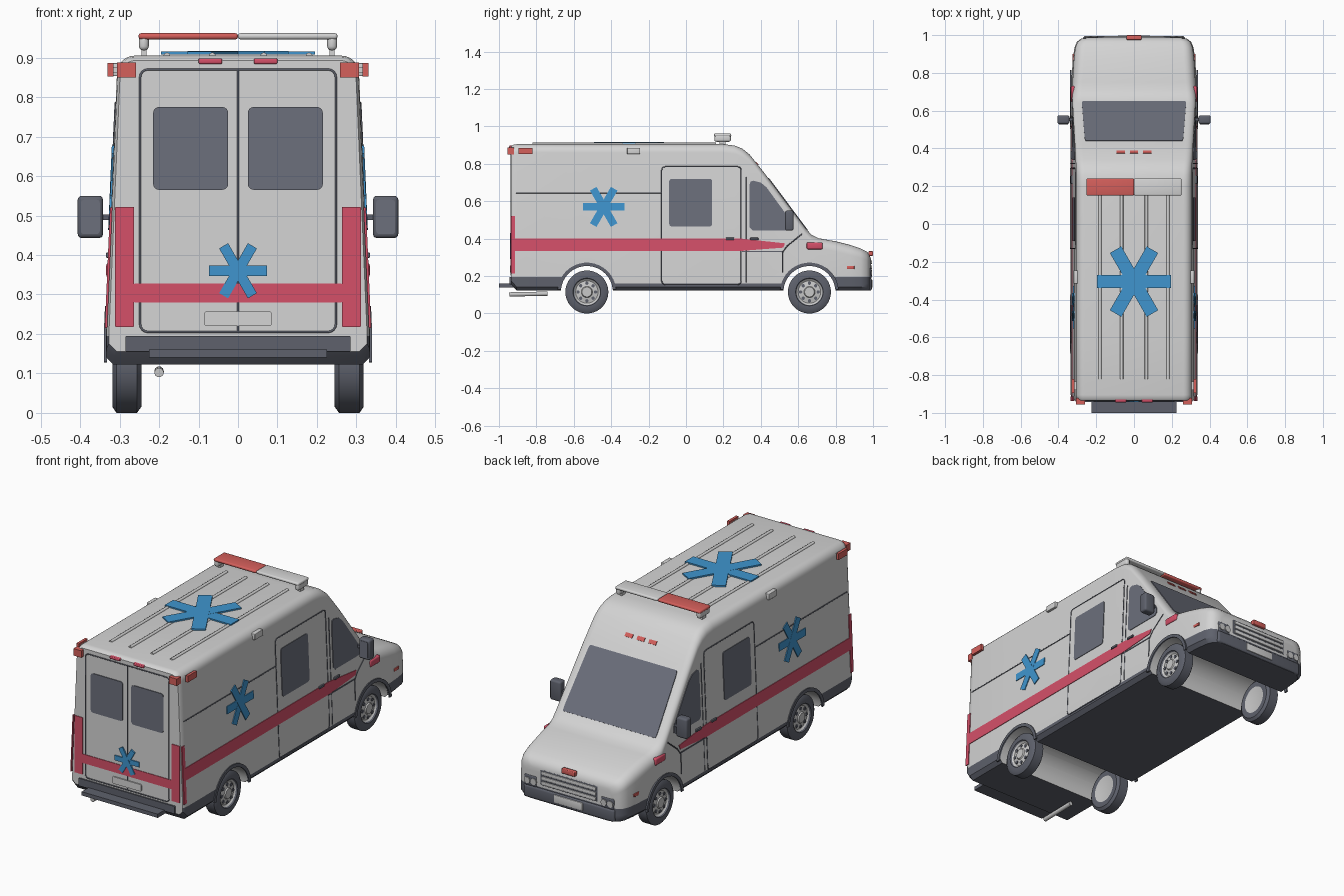
import bpy, bmesh
from math import sin, cos, pi, radians
from mathutils import Vector, Matrix

if "Cube" in bpy.data.objects:
    bpy.data.objects.remove(bpy.data.objects["Cube"])

def material(name, *rgb):
    m = bpy.data.materials.new(name)
    m.use_nodes = True
    m.diffuse_color = (*rgb, 1)
    m.node_tree.nodes["Principled BSDF"].inputs["Base Color"].default_value = (*rgb, 1)
    return m

WHITE = material("body_white", .66, .66, .66)
STRIPE = material("stripe_red", .66, .08, .14)
LAMP = material("lamp_red", .66, .115, .105)
BLUE = material("star_blue", .05, .3, .62)
GLASS = material("glass_grey", .15, .16, .2)
TRIM = material("trim_grey", .112, .12, .15)
METAL = material("rim_metal", .58, .58, .58)

def finish(name, bm, *mats, smooth=True):
    bmesh.ops.recalc_face_normals(bm, faces=bm.faces)
    me = bpy.data.meshes.new(name)
    bm.to_mesh(me)
    bm.free()
    ob = bpy.data.objects.new(name, me)
    bpy.context.collection.objects.link(ob)
    for m in mats:
        me.materials.append(m)
    if smooth:
        bpy.ops.object.select_all(action="DESELECT")
        ob.select_set(True)
        bpy.context.view_layer.objects.active = ob
        bpy.ops.object.shade_smooth_by_angle(angle=radians(35))
    return ob

def box(name, mat, x, y, z, bevel=0.0):
    bm = bmesh.new()
    lo, hi = Vector((min(x), min(y), min(z))), Vector((max(x), max(y), max(z)))
    bmesh.ops.create_cube(bm, size=1, matrix=Matrix.Translation((lo + hi) / 2) @ Matrix.Diagonal((*(hi - lo), 1)))
    if bevel:
        bmesh.ops.bevel(bm, geom=bm.edges[:], offset=bevel, segments=3, affect="EDGES", profile=.5)
    return finish(name, bm, mat)

def plate(name, mat, pts, normal, h=.004):
    # thin slab following a polygon, sunk slightly into the surface
    bm = bmesh.new()
    n = Vector(normal).normalized()
    a = [bm.verts.new(Vector(p) - n * .003) for p in pts]
    b = [bm.verts.new(Vector(p) + n * h) for p in pts]
    bm.faces.new(a[::-1])
    bm.faces.new(b)
    for i in range(len(a)):
        j = (i + 1) % len(a)
        bm.faces.new((a[i], a[j], b[j], b[i]))
    return finish(name, bm, mat, smooth=False)

def seam(name, pts, mat=TRIM, radius=.003, closed=False, sides=1):
    cu = bpy.data.curves.new(name, "CURVE")
    cu.dimensions = "3D"
    cu.bevel_depth, cu.bevel_resolution, cu.use_fill_caps = radius, sides, True
    sp = cu.splines.new("POLY")
    sp.points.add(len(pts) - 1)
    for p, co in zip(sp.points, pts):
        p.co = (*co, 1)
    sp.use_cyclic_u = closed
    tmp = bpy.data.objects.new(name + "_path", cu)
    me = bpy.data.meshes.new_from_object(tmp)
    bpy.data.objects.remove(tmp)
    me.materials.clear()
    me.materials.append(mat)
    ob = bpy.data.objects.new(name, me)
    bpy.context.collection.objects.link(ob)

def rrect(u0, u1, v0, v1, r=.015, n=4):
    out = []
    for k, (u, v) in enumerate(((u1 - r, v1 - r), (u0 + r, v1 - r), (u0 + r, v0 + r), (u1 - r, v0 + r))):
        for i in range(n + 1):
            a = (k + i / n) * pi / 2
            out.append((u + r * cos(a), v + r * sin(a)))
    return out

def star(name, place, normal, cu, cv, size, h=.004):
    for k in range(3):
        a = k * pi / 3
        L, W = size, size * .18
        pts = [(cu + p * cos(a) - q * sin(a), cv + p * sin(a) + q * cos(a))
               for p, q in ((-L, -W), (L, -W), (L, W), (-L, W))]
        plate(f"{name}_arm_{k + 1}", BLUE, [place(*p) for p in pts], normal, h + k * .0006)

def wall(z):
    return .335 - .043 * max(0, z - .2)

REAR, ROOF, BOTTOM = -.935, .905, .122
WHEELS = (("rear", -.53), ("front", .66))

# Body shell: cross-sections lofted along the length (y, roof height, width change, corner radius)
stations = ((REAR, .893, -.008, .04), (-.925, .902, -.002, .045), (-.905, ROOF, 0, .045), (.2, ROOF, 0, .045),
            (.26, .898, 0, .045), (.3, .882, 0, .045), (.34, .85, 0, .042), (.42, .75, 0, .04),
            (.64, .455, 0, .04), (.67, .422, 0, .045), (.71, .402, -.001, .05), (.8, .386, -.006, .055),
            (.88, .366, -.012, .055), (.935, .347, -.02, .05), (.965, .332, -.033, .045),
            (.981, .315, -.055, .04), (.988, .292, -.085, .03))
bm = bmesh.new()
rings = []
for y, top, dw, r in stations:
    xs = wall(top - r) + dw
    low = BOTTOM + max(0, -.905 - y) * 1.1     # the tail is cut up at the bottom
    half = [(wall(0) + dw - .02, low), (wall(0) + dw, low + .02), (wall(0) + dw, .2)]
    half += [(xs - r + r * cos(i * pi / 12), top - r + r * sin(i * pi / 12)) for i in range(7)]
    ring = half + [(-x, z) for x, z in reversed(half)]
    rings.append([bm.verts.new((x, y, z)) for x, z in ring])
for a, b in zip(rings, rings[1:]):
    for i in range(len(a)):
        j = (i + 1) % len(a)
        bm.faces.new((a[i], a[j], b[j], b[i]))
bm.faces.new(rings[0])
bm.faces.new(rings[-1][::-1])
body = finish("body_shell", bm, WHITE, smooth=False)

# Wheel arches cut right through the body
for label, wy in WHEELS:
    bm = bmesh.new()
    bmesh.ops.create_cone(bm, cap_ends=True, segments=48, radius1=.14, radius2=.14, depth=1,
                          matrix=Matrix.Translation((0, wy, .115)) @ Matrix.Rotation(pi / 2, 4, "Y"))
    cutter = finish(label + "_arch_cutter", bm, WHITE, smooth=False)
    cutter.hide_render = True
    mod = body.modifiers.new(label + "_arch", "BOOLEAN")
    mod.operation, mod.solver, mod.object = "DIFFERENCE", "EXACT", cutter
bpy.context.view_layer.update()
cut = bpy.data.meshes.new_from_object(body.evaluated_get(bpy.context.evaluated_depsgraph_get()))
bpy.data.objects.remove(body)
for label, _ in WHEELS:
    bpy.data.objects.remove(bpy.data.objects[label + "_arch_cutter"])
bm = bmesh.new()
bm.from_mesh(cut)
for co, no in (((0, 0, .16), (0, 0, 1)), ((0, 0, .195), (0, 0, 1)), ((0, -.6, 0), (0, 1, 0)), ((0, .75, 0), (0, 1, 0))):
    bmesh.ops.bisect_plane(bm, geom=bm.verts[:] + bm.edges[:] + bm.faces[:], plane_co=co, plane_no=no)
for f in bm.faces:
    c = f.calc_center_median()
    inside = any((c.y - wy) ** 2 + (c.z - .115) ** 2 < .1402 ** 2 for _, wy in WHEELS)
    skirt = .195 if c.y < -.6 or c.y > .75 else .16
    under = f.normal.z < -.9
    f.material_index = int(under or c.z < skirt and f.normal.y > -.8) if not inside else 0
finish("body_shell", bm, WHITE, TRIM)

# Wheels: revolved tyre and rim profile, coloured by radius
profile = ((.25, .0), (.25, .055), (.245, .072), (.245, .1), (.256, .115), (.308, .115),
           (.318, .1), (.318, .074), (.31, .07), (.304, .06), (.31, .03), (.316, .026), (.316, 0))
for label, wy in WHEELS:
    for s, side in ((1, "left"), (-1, "right")):
        bm = bmesh.new()
        vs = [bm.verts.new((s * x, wy, .115 + r)) for x, r in profile]
        es = [bm.edges.new(p) for p in zip(vs, vs[1:])]
        bmesh.ops.spin(bm, geom=vs + es, cent=(0, wy, .115), axis=(1, 0, 0), angle=2 * pi, steps=36)
        bmesh.ops.remove_doubles(bm, verts=bm.verts, dist=.0002)
        for f in bm.faces:
            c = f.calc_center_median()
            f.material_index = int((c.y - wy) ** 2 + (c.z - .115) ** 2 < .071 ** 2)
        finish(f"{label}_{side}_wheel", bm, TRIM, METAL)
        for k in range(8):
            a = k * pi / 4
            hole = [(s * .307, wy + .047 * cos(a) + .009 * cos(t * pi / 5), .115 + .047 * sin(a) + .009 * sin(t * pi / 5))
                    for t in range(10)]
            plate(f"{label}_{side}_rim_hole_{k + 1}", TRIM, hole, (s, 0, 0), .003)
        # flat dark band around the arch, built as short segments
        def arch(radius, deg):
            z = .115 + radius * sin(radians(deg))
            return (s * wall(z), wy + radius * cos(radians(deg)), z)
        for k in range(17):
            d = 5 + k * 10
            plate(f"{label}_{side}_arch_band_{k + 1}", TRIM,
                  [arch(.139, d), arch(.157, d), arch(.157, d + 10), arch(.139, d + 10)], (s, 0, 0), .005)

# Parts repeated on both sides
for s, side in ((1, "left"), (-1, "right")):
    def on_side(y, z):
        return (s * wall(z), y, z)
    out = (s, 0, 0)
    def panel(name, mat, pts, h=.003):
        plate(f"{side}_{name}", mat, [on_side(*p) for p in pts], out, h)
    def line(name, pts, closed=False):
        seam(f"{side}_{name}", [on_side(*p) for p in pts], closed=closed)
    panel("stripe", STRIPE, ((-.92, .335), (.3, .335), (.52, .352), (.53, .375), (.3, .4), (-.92, .4)))
    panel("corner_stripe", STRIPE, ((-.936, .215), (-.914, .215), (-.914, .52), (-.936, .52)))
    panel("side_window", GLASS, rrect(-.09, .14, .465, .72))
    panel("cab_window", GLASS, ((.34, .46), (.355, .445), (.555, .445), (.57, .46), (.565, .49),
                                (.43, .675), (.4, .7), (.36, .71), (.345, .705), (.34, .69)))
    star(side + "_star", on_side, out, -.44, .57, .112)
    line("door_seam", rrect(-.13, .295, .155, .785, .02), True)
    line("upper_seam", ((-.91, .645), (-.13, .645)))
    line("cab_door_seam", ((.32, .73), (.32, .165)))
    line("fender_seam", ((.515, .22), (.515, .325), (.54, .36), (.62, .425)))
    panel("sill_seam", TRIM, ((.3, .328), (.515, .328), (.515, .335), (.3, .335)), .002)
    for i, y in enumerate((.235, .365)):
        box(f"{side}_door_handle_{i + 1}", TRIM, (s * .32, s * .335), (y - .022, y + .022), (.393, .406), .003)
    box(side + "_side_lamp", LAMP, (s * .316, s * .33), (-.895, -.82), (.852, .886))
    box(side + "_side_lamp_mount", WHITE, (s * .29, s * .318), (-.88, -.835), (.862, .876))
    box(side + "_scene_lamp", WHITE, (s * .29, s * .32), (-.315, -.245), (.853, .886), .003)
    box(side + "_rear_lamp", LAMP, (s * .259, s * .306), (-.955, -.92), (.85, .887))
    box(side + "_brake_lamp", STRIPE, (s * .04, s * .1), (-.945, -.9), (.884, .898), .004)
    box(side + "_fender_lamp", STRIPE, (s * .28, s * .334), (.645, .73), (.343, .38), .007)
    box(side + "_nose_marker", LAMP, (s * .29, s * .325), (.86, .9), (.238, .254), .002)
    # Door mirrors
    box(side + "_mirror", TRIM, (s * .342, s * .406), (.53, .575), (.443, .55), .01)
    box(side + "_mirror_arm", TRIM, (s * .315, s * .35), (.545, .56), (.488, .502))
    plate(side + "_mirror_glass", GLASS, [(s * u, .53, v) for u, v in rrect(.35, .398, .453, .54, .008)], (0, -1, 0), .002)
    # Headlamps at the nose corners
    box(side + "_headlamp_housing", TRIM, (s * .19, s * .265), (.95, .991), (.185, .245), .008)
    for i, x in enumerate((.208, .246)):
        ring = [(s * x + .017 * cos(t * pi / 8), .991, .215 + .017 * sin(t * pi / 8)) for t in range(16)]
        plate(f"{side}_headlamp_{i + 1}", METAL, ring, (0, 1, 0), .004)
    # Rear door window and vertical rear stripe
    plate(side + "_rear_window", GLASS, [(s * u, REAR, v) for u, v in rrect(.025, .215, .565, .775)], (0, -1, 0))
    plate(side + "_rear_stripe", STRIPE, [(s * u, REAR, v) for u, v in rrect(.263, .311, .218, .522, .002)], (0, -1, 0))

# Rear doors, band, plate, bumper and step
def on_back(x, z):
    return (x, REAR, z)
back = (0, -1, 0)
plate("rear_band", STRIPE, [on_back(*p) for p in rrect(-.263, .263, .28, .328, .002)], back, .003)
star("rear_star", on_back, back, 0, .36, .073, .006)
seam("rear_door_seam", [on_back(*p) for p in rrect(-.248, .248, .205, .87, .02)], closed=True)
seam("rear_centre_seam", [on_back(0, .205), on_back(0, .87)])
plate("rear_number_plate", WHITE, [on_back(*p) for p in rrect(-.085, .085, .22, .257, .006)], back, .006)
plate("rear_bumper_pad", TRIM, [on_back(*p) for p in rrect(-.285, .285, .155, .195, .003)], back, .008)
box("rear_step", TRIM, (-.225, .225), (-1, -.92), (.14, .16))
seam("exhaust_pipe", [(-.2, -.945, .102), (-.2, -.74, .106)], METAL, .012, sides=3)

# Roof ribs, roof star and light bar
for i, x in enumerate((-.18, -.065, .065, .18)):
    seam(f"roof_rib_{i + 1}", [(x, -.82, .904), (x, .16, .904)], WHITE, .009, sides=2)
star("roof_star", lambda x, y: (x, y, .911), (0, 0, 1), 0, -.305, .195)
for s, label, mat in ((-1, "red", LAMP), (1, "white", WHITE)):
    box(f"light_bar_{label}_half", mat, (0, s * .252), (.15, .242), (.946, .962), .007)
    box(f"light_bar_{label}_end", WHITE, (s * .226, s * .251), (.152, .24), (.918, .958), .011)
    box(f"light_bar_{label}_post", WHITE, (s * .232, s * .244), (.18, .21), (.885, .925))

# Windscreen and brow lamps on the sloping front
def slope(y):
    return .75 - (y - .42) * .295 / .22
screen = [(x * (.26 + (y - .44) * .08), y, slope(y)) for x, y in rrect(-1, 1, .44, .648, .02)]
plate("windscreen", GLASS, screen, (0, .8, .6))
for i, x in enumerate((-.07, 0, .07)):
    brow = [(x + u, y, .85 - 1.25 * (y - .34)) for u, y in rrect(-.022, .022, .373, .386, .002)]
    plate(f"brow_lamp_{i + 1}", LAMP, brow, (0, .78, .62))

# Grille, front plate and nose lamp
box("grille", TRIM, (-.17, .17), (.96, .99), (.205, .29), .006)
for i in range(3):
    z = .221 + i * .0265
    box(f"grille_slat_{i + 1}", WHITE, (-.16, .16), (.97, .995), (z - .009, z + .009), .003)
box("front_bumper", TRIM, (-.27, .27), (.93, .994), (.122, .19), .012)
box("front_number_plate", WHITE, (-.085, .085), (.985, .998), (.138, .18), .003)
box("nose_lamp", LAMP, (-.04, .04), (.975, 1), (.308, .333), .004)
